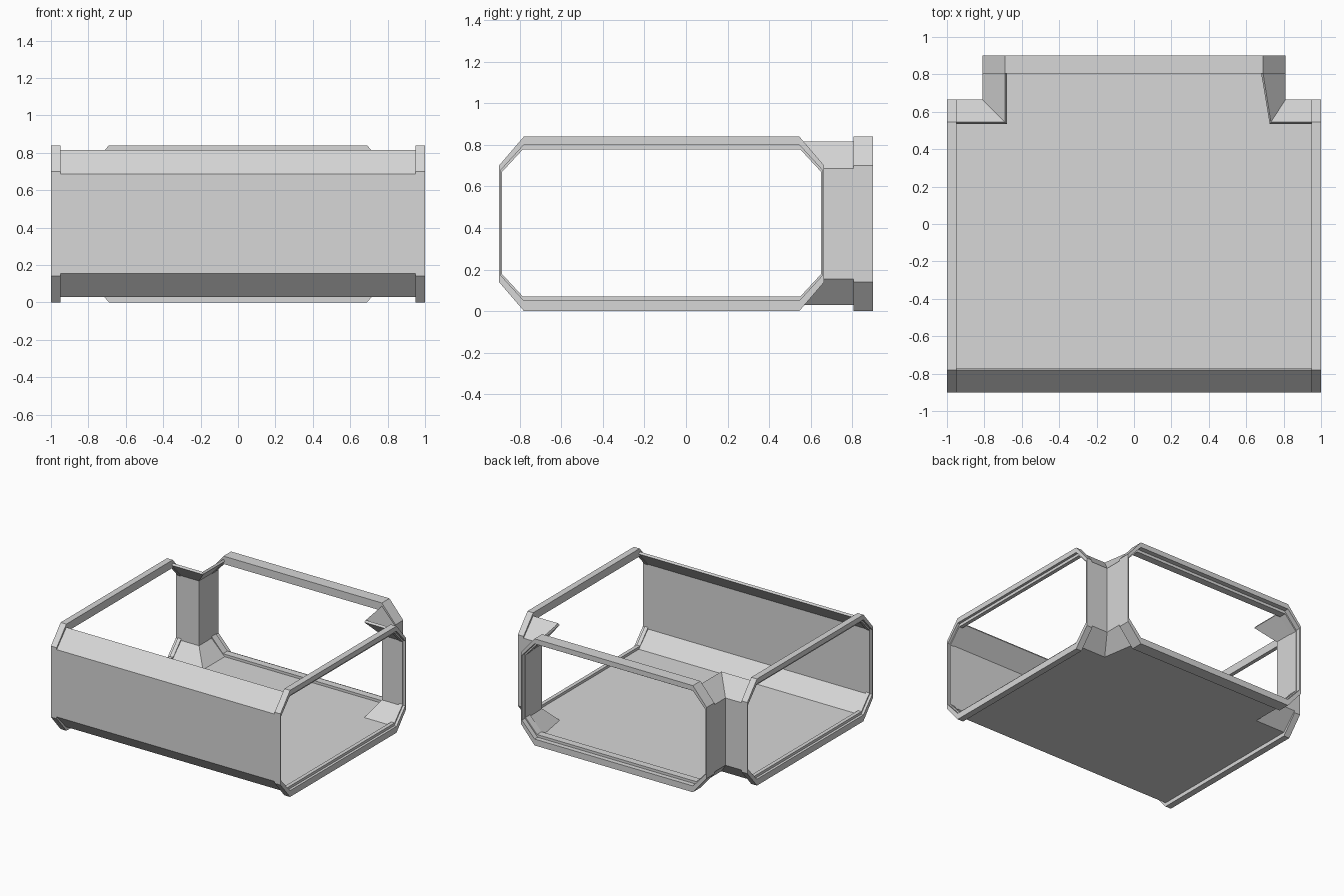
import bpy
import bmesh

cube = bpy.data.objects.get("Cube")
if cube:
    bpy.data.objects.remove(cube, do_unlink=True)

GREY = (0.68, 0.68, 0.68, 1.0)
grey = bpy.data.materials.new("light grey panel")
grey.use_nodes = True
grey.diffuse_color = GREY
grey.node_tree.nodes["Principled BSDF"].inputs["Base Color"].default_value = GREY


def add_object(name, bm):
    bmesh.ops.recalc_face_normals(bm, faces=bm.faces)
    mesh = bpy.data.meshes.new(name)
    bm.to_mesh(mesh)
    bm.free()
    mesh.materials.append(grey)
    obj = bpy.data.objects.new(name, mesh)
    bpy.context.collection.objects.link(obj)


def bridged(name, rows, ring=False):
    """Join neighbouring rows of points with quads, last row back to the first."""
    bm = bmesh.new()
    rows = [[bm.verts.new(p) for p in row] for row in rows]
    for a, b in zip(rows, rows[1:] + rows[:1]):
        n = len(a)
        for i in range(n if ring else n - 1):
            j = (i + 1) % n
            bm.faces.new((a[i], a[j], b[j], b[i]))
    add_object(name, bm)


def octagon(u0, u1, z0, z1, cu, cz):
    """Rectangle with chamfered corners."""
    return [(u0 + cu, z0), (u1 - cu, z0), (u1, z0 + cz), (u1, z1 - cz),
            (u1 - cu, z1), (u0 + cu, z1), (u0, z1 - cz), (u0, z0 + cz)]


def doorway_frame(name, u0, u1, depth, place):
    """Chamfered frame with a stepped opening."""
    outer = octagon(u0, u1, 0, 0.84, 0.12, 0.14)
    mouth = octagon(u0 + 0.01, u1 - 0.01, 0.05, 0.80, 0.11, 0.12)
    inner = octagon(u0 + 0.015, u1 - 0.015, 0.07, 0.778, 0.10, 0.108)
    step = depth * 0.4
    loops = [(outer, 0), (mouth, 0), (mouth, step),
             (inner, step), (inner, depth), (outer, depth)]
    bridged(name, [[place(u, z, d) for u, z in loop] for loop, d in loops], ring=True)


# Doorway frames at the two sides and the back
for side, name in ((1, "left"), (-1, "right")):
    doorway_frame(name + "_doorway_frame", -0.9, 0.665, 0.05,
                  lambda u, z, d: (side * (1 - d), u, z))
doorway_frame("back_doorway_frame", -0.81, 0.81, 0.095,
              lambda u, z, d: (u, 0.9 - d, z))

# Wall section, outside then inside: inset towards the room, height
SECTION = [(0.12, 0.03), (0, 0.155), (0, 0.685), (0.12, 0.815),
           (0.13, 0.80), (0.015, 0.675), (0.015, 0.165), (0.13, 0.05)]
END_X, FRONT_Y, CORNER_X, CORNER_Y, BACK_Y = 0.95, -0.9, 0.81, 0.665, 0.805


def corner_path(side, d):
    """Plan of a corner wall; the left mitre is pulled outwards."""
    pull = 0.35 * d if side > 0 else 0
    return [(side * END_X, CORNER_Y - d),
            (side * (CORNER_X - d + pull), CORNER_Y - d),
            (side * (CORNER_X - d), BACK_Y)]


# Long front wall with chamfers above and below
bridged("front_wall", [[(x, FRONT_Y + d, z) for x in (-END_X, END_X)]
                       for d, z in SECTION])

# Mitred corner walls beside the back doorway
for side, name in ((1, "left"), (-1, "right")):
    bridged(name + "_corner_wall",
            [[(x, y, z) for x, y in corner_path(side, d)] for d, z in SECTION])

# T-shaped floor, underside and top
for name, (d, z) in (("floor_underside", SECTION[0]), ("floor", SECTION[-1])):
    outline = [(-END_X, FRONT_Y + d), (END_X, FRONT_Y + d)]
    outline += corner_path(1, d) + corner_path(-1, d)[::-1]
    bm = bmesh.new()
    bm.faces.new([bm.verts.new((x, y, z)) for x, y in outline])
    add_object(name, bm)
